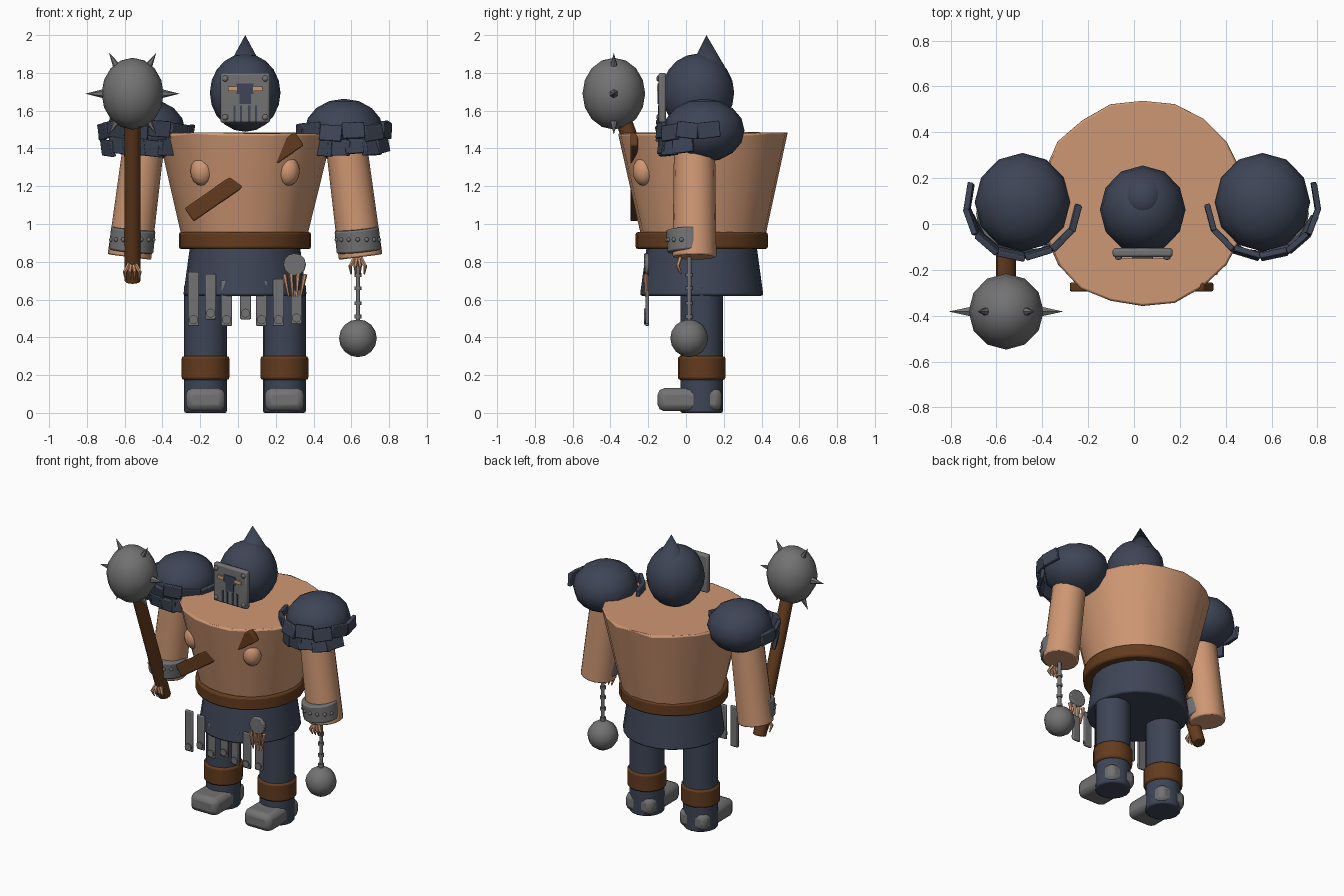
import bpy, math, random
from mathutils import Vector, Matrix

random.seed(4)
if "Cube" in bpy.data.objects:
    bpy.data.objects.remove(bpy.data.objects["Cube"], do_unlink=True)

MID = 0.037      # body centre line
BY = 0.083       # body centre depth


def material(name, color):
    m = bpy.data.materials.new(name)
    m.use_nodes = True
    m.diffuse_color = (*color, 1)
    m.node_tree.nodes["Principled BSDF"].inputs["Base Color"].default_value = (*color, 1)
    return m


SKIN = material("skin", (0.62, 0.31, 0.17))
CLOTH = material("dark slate", (0.047, 0.059, 0.092))
IRON = material("iron grey", (0.17, 0.17, 0.175))
LEATHER = material("brown leather", (0.125, 0.044, 0.013))


def finish(name, mat, angle=50, bevel=0):
    o = bpy.context.object
    o.name = name
    o.data.materials.append(mat)
    bpy.ops.object.transform_apply(location=False, rotation=False, scale=True)
    if bevel:
        b = o.modifiers.new("bevel", 'BEVEL')
        b.width, b.segments, b.limit_method = bevel, 2, 'ANGLE'
    bpy.ops.object.shade_smooth_by_angle(angle=math.radians(angle))
    return o


def ball(name, mat, loc, radii, segments=12, rings=8):
    bpy.ops.mesh.primitive_uv_sphere_add(segments=segments, ring_count=rings, location=loc)
    bpy.context.object.scale = radii
    return finish(name, mat)


def box(name, mat, loc, size, rot=(0, 0, 0), bevel=0.0):
    bpy.ops.mesh.primitive_cube_add(size=1, location=loc, rotation=rot)
    bpy.context.object.scale = size
    return finish(name, mat, 40, bevel)


def rod(name, mat, a, b, r1, r2=None, sides=16, bevel=0):
    a, b = Vector(a), Vector(b)
    d = b - a
    bpy.ops.mesh.primitive_cone_add(vertices=sides, radius1=r1, radius2=r1 if r2 is None else r2,
                                    depth=d.length, location=(a + b) / 2)
    bpy.context.object.rotation_euler = d.to_track_quat('Z', 'Y').to_euler()
    return finish(name, mat, 50, bevel)


def mirror_x(x, s):
    return MID + s * x


# Torso with an uneven, slightly lumpy rim
torso = rod("torso", SKIN, (MID, 0.09, 0.9), (MID, 0.09, 1.485), 0.325, 0.46, 20, 0.012)
for v in torso.data.vertices:
    k = 1 + random.uniform(-0.025, 0.012)
    v.co.x *= k
    v.co.y *= k
    if v.co.z > 0:
        v.co.z += random.uniform(-0.012, 0.008)
for x in (-0.19, 0.265):
    ball("chest", SKIN, (x, -0.222, 1.28), (0.062, 0.06, 0.078))

# Chest strap, belt and hips
box("chest_strap", LEATHER, (0.033, -0.275, 1.25), (0.71, 0.04, 0.085),
    (0, -math.radians(34.7), 0), 0.008)
rod("belt", LEATHER, (MID, BY, 0.868), (MID, BY, 0.957), 0.35, sides=28, bevel=0.012)
rod("hips", CLOTH, (MID, BY, 0.62), (MID, BY, 0.89), 0.327, 0.29, 24, 0.012)

# Legs, leg bands and shoes
for s, side in ((1, "left"), (-1, "right")):
    x = mirror_x(0.209, s)
    rod(side + "_leg", CLOTH, (x, BY, 0), (x, BY, 0.68), 0.113, sides=16, bevel=0.01)
    rod(side + "_leg_band", LEATHER, (x, BY, 0.175), (x, BY, 0.3), 0.126, sides=16, bevel=0.012)
    box(side + "_shoe", IRON, (x, 0.02, 0.07), (0.208, 0.34, 0.122), bevel=0.035)

# Shoulders with overlapping plates, arms and bracers
for s, side in ((1, "left"), (-1, "right")):
    x = mirror_x(0.524, s)
    ball(side + "_shoulder", CLOTH, (x, 0.095, 1.495), (0.208, 0.215, 0.168), 12, 8)
    for tier, (z, r, start, step, n) in enumerate(((1.495, 0.222, -165, 29, 7),
                                                   (1.41, 0.215, -120, 23, 5))):
        for i in range(n):
            a = math.radians(start + i * step)
            loc = (x + s * r * math.cos(a) * 1.06, 0.085 + r * math.sin(a), z + random.uniform(-.015, .01))
            turn = a + math.pi / 2 if s > 0 else math.pi / 2 - a
            box(side + "_shoulder_plate", CLOTH, loc, (0.12, 0.025, 0.085),
                (random.uniform(-.25, .05), random.uniform(-.12, .12), turn), 0.005)
    rod(side + "_arm", SKIN, (mirror_x(0.612, s), 0.045, 0.825),
        (mirror_x(0.53, s), 0.045, 1.47), 0.116, 0.108, 16, 0.008)
    bx = mirror_x(0.597, s)
    rod(side + "_bracer", IRON, (bx + s * 0.006, 0.02, 0.855), (bx - s * 0.006, 0.012, 0.975),
        0.12, sides=16, bevel=0.01)
    for i in range(7):
        a = math.radians(-160 + i * 140 / 6)
        ball("bracer_rivet", IRON, (bx + 0.118 * math.cos(a), 0.017 + 0.118 * math.sin(a), 0.917),
             (0.012,) * 3, 8, 6)
    # Fingers curled below the bracer
    hy = -0.03 if s > 0 else -0.085
    hz = 0.82 if s > 0 else 0.79
    for i in range(4):
        f = (i - 1.5) * 0.018
        rod(side + "_finger", SKIN, (bx + f * 0.6, hy, hz), (bx + f * 1.5, hy - 0.015, hz - 0.045),
            0.012, 0.01, 6)
        rod(side + "_fingertip", SKIN, (bx + f * 1.5, hy - 0.015, hz - 0.04),
            (bx + f * 1.3, hy + 0.005, hz - 0.085), 0.01, 0.004, 6)

# Head, helmet spike and face mask
ball("head", CLOTH, (0.038, 0.063, 1.695), (0.187, 0.192, 0.207), 12, 10)
rod("helmet_spike", CLOTH, (0.038, 0.115, 1.80), (0.038, 0.108, 2.0), 0.108, 0, 16)
box("face_mask", IRON, (0.038, -0.125, 1.668), (0.262, 0.04, 0.265), bevel=0.012)
for s in (-1, 1):
    for z in (1.77, 1.565):
        ball("mask_rivet", IRON, (0.038 + s * 0.106, -0.147, z), (0.016, 0.01, 0.016), 8, 6)
    box("eye_slot", SKIN, (0.038 + s * 0.067, -0.147, 1.715), (0.05, 0.012, 0.024))
    for off in (0.022, 0.057):
        box("mouth_slot", CLOTH, (0.038 + s * off, -0.146, 1.585), (0.012, 0.006, 0.085))
box("nose_bridge", CLOTH, (0.038, -0.146, 1.715), (0.09, 0.008, 0.055))
box("nose_tip", CLOTH, (0.038, -0.146, 1.665), (0.062, 0.008, 0.06))

# Hanging iron straps with round studs, as centre x, top and bottom
for x, top, low in ((-0.235, 0.745, 0.46), (-0.145, 0.735, 0.495), (-0.06, 0.7, 0.46),
                    (0.04, 0.7, 0.495), (0.125, 0.7, 0.46), (0.215, 0.71, 0.46), (0.31, 0.65, 0.47)):
    box("hanging_strap", IRON, (x, -0.205, (top + low) / 2), (0.058, 0.018, top - low), bevel=0.006)
    rod("strap_stud", IRON, (x, -0.205, low + 0.033), (x, -0.223, low + 0.033), 0.024, sides=12)

# Belt charm: a disc with a fan of claws
rod("charm_disc", IRON, (0.3, -0.195, 0.785), (0.3, -0.222, 0.785), 0.06, sides=12, bevel=0.006)
for i in range(4):
    f = (i - 1.5) * 0.028
    rod("charm_claw", SKIN, (0.3 + f * 1.3, -0.212, 0.735), (0.3 + f * 0.75, -0.212, 0.615), 0.013, 0.006, 6)

# Flail held in the left hand
FX = 0.635
rod("flail_rod", IRON, (FX, 0.017, 0.84), (FX, 0.017, 0.48), 0.012, sides=10)
for z in (0.73, 0.66, 0.58, 0.51):
    rod("flail_ring", IRON, (FX, 0.017, z - 0.01), (FX, 0.017, z + 0.01), 0.019, sides=10)
ball("flail_ball", IRON, (FX, 0.017, 0.395), (0.1,) * 3, 12, 8)

# Spiked club held in the right hand
centre = Vector((-0.558, -0.382, 1.69))
rod("club_handle", LEATHER, (-0.558, -0.02, 0.695), centre, 0.043, sides=12, bevel=0.008)
ball("club_head", IRON, centre, (0.164, 0.166, 0.19), 12, 8)
for i in range(6):
    d = Vector((math.cos(i * math.pi / 3), 0, math.sin(i * math.pi / 3)))
    rod("club_spike", IRON, centre + d * 0.13, centre + d * 0.25, 0.03, 0, 6)
